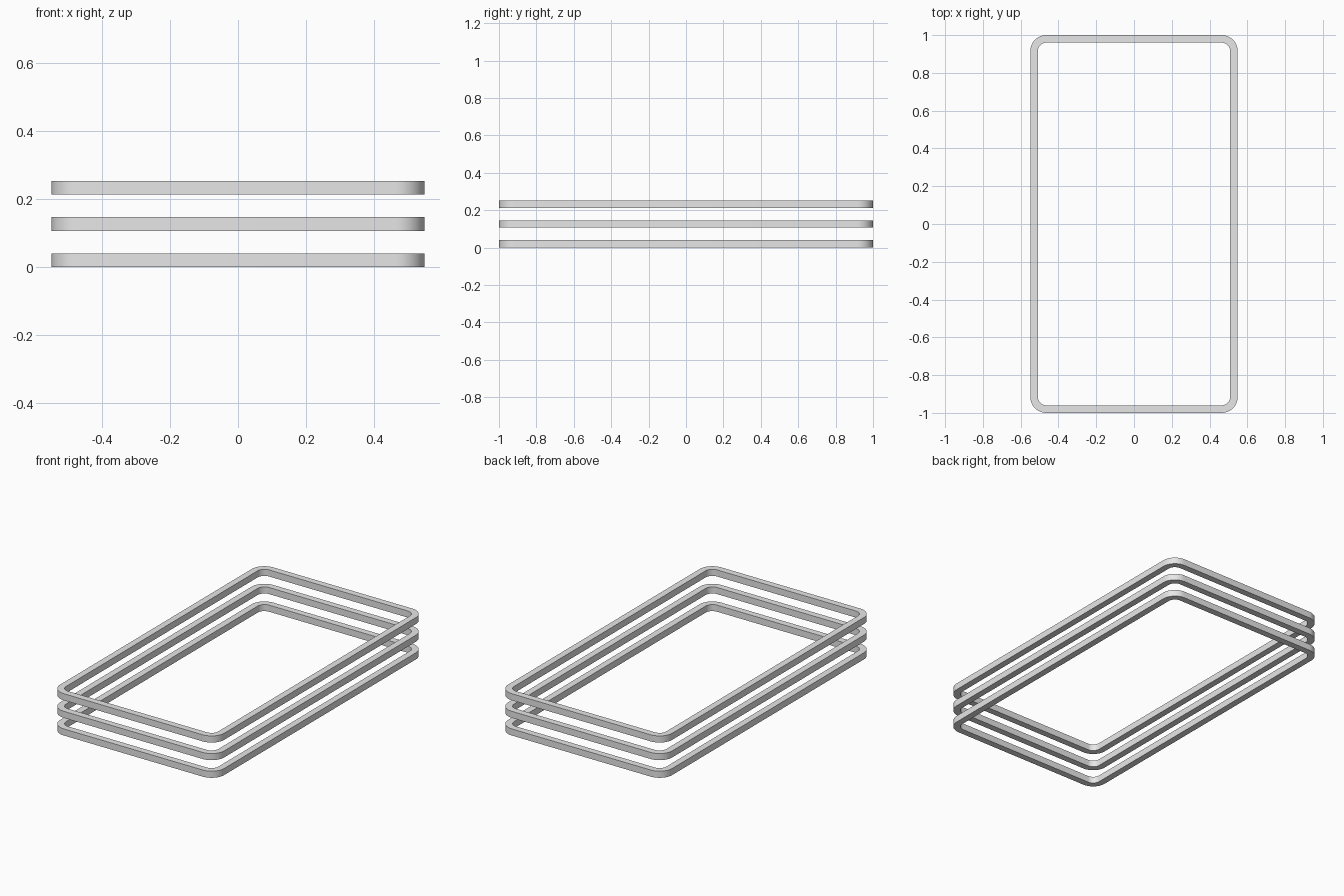
import bpy
import bmesh
from math import cos, sin, pi, radians

HALF_X, HALF_Y = 0.549, 1.0
BAR, RADIUS = 0.04, 0.085
SPACING, STEPS = 0.1065, 12

old = bpy.data.objects.get("Cube")
if old:
    bpy.data.objects.remove(old, do_unlink=True)

grey = bpy.data.materials.new("light_grey")
grey.use_nodes = True
grey.diffuse_color = (0.8, 0.8, 0.8, 1)
grey.node_tree.nodes["Principled BSDF"].inputs["Base Color"].default_value = (0.8, 0.8, 0.8, 1)


def rounded_rectangle(radius):
    """Outline around fixed corner centres, counter-clockwise."""
    cx, cy = HALF_X - RADIUS, HALF_Y - RADIUS
    points = []
    for corner, (sx, sy) in enumerate(((1, 1), (-1, 1), (-1, -1), (1, -1))):
        for i in range(STEPS + 1):
            a = (corner + i / STEPS) * pi / 2
            points.append((sx * cx + radius * cos(a), sy * cy + radius * sin(a)))
    return points


def add_ring(name, z):
    """Square-section bar swept around the rounded rectangle."""
    bm = bmesh.new()
    outer, inner = rounded_rectangle(RADIUS), rounded_rectangle(RADIUS - BAR)
    section = ((outer, z), (outer, z + BAR), (inner, z + BAR), (inner, z))
    loops = [[bm.verts.new((x, y, h)) for x, y in outline] for outline, h in section]
    count = len(outer)
    for k in range(4):
        a, b = loops[k], loops[(k + 1) % 4]
        for i in range(count):
            j = (i + 1) % count
            bm.faces.new((a[i], a[j], b[j], b[i]))
    bmesh.ops.recalc_face_normals(bm, faces=bm.faces)
    mesh = bpy.data.meshes.new(name)
    bm.to_mesh(mesh)
    bm.free()
    mesh.materials.append(grey)
    ring = bpy.data.objects.new(name, mesh)
    bpy.context.collection.objects.link(ring)
    bpy.ops.object.select_all(action="DESELECT")
    ring.select_set(True)
    bpy.context.view_layer.objects.active = ring
    bpy.ops.object.shade_smooth_by_angle(angle=radians(30))


# Three identical stacked frames
for level, name in enumerate(("lower_frame", "middle_frame", "upper_frame")):
    add_ring(name, level * SPACING)
